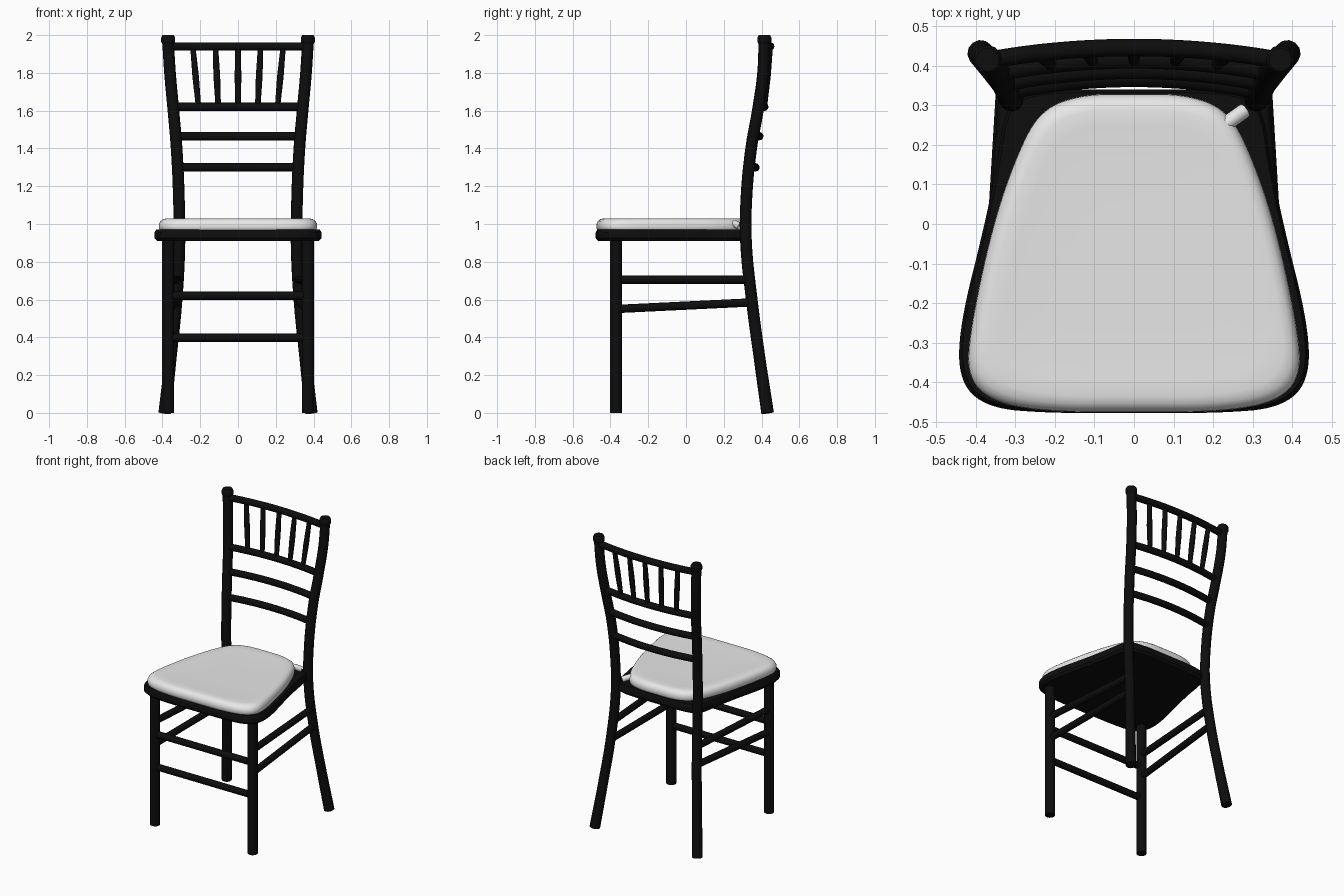
import bpy
import bmesh
from math import radians
from mathutils import Vector

cube = bpy.data.objects.get("Cube")
if cube:
    bpy.data.objects.remove(cube, do_unlink=True)


def material(name, value):
    mat = bpy.data.materials.new(name)
    mat.use_nodes = True
    color = (value, value, value, 1)
    mat.diffuse_color = color
    mat.node_tree.nodes["Principled BSDF"].inputs["Base Color"].default_value = color
    return mat


BLACK = material("black lacquer", 0.004)
WHITE = material("white fabric", 0.8)


def finish(name, bm, mat, angle):
    bmesh.ops.remove_doubles(bm, verts=bm.verts, dist=0.0001)
    bmesh.ops.recalc_face_normals(bm, faces=bm.faces)
    mesh = bpy.data.meshes.new(name)
    bm.to_mesh(mesh)
    bm.free()
    mesh.materials.append(mat)
    mesh.shade_smooth()
    mesh.set_sharp_from_angle(angle=radians(angle))
    obj = bpy.data.objects.new(name, mesh)
    bpy.context.collection.objects.link(obj)
    return obj


def tube(name, points, radius, mat=BLACK, radii=None):
    """Round bar swept along a smooth path."""
    curve = bpy.data.curves.new(name + " path", "CURVE")
    curve.dimensions = "3D"
    curve.bevel_depth = radius
    curve.bevel_resolution = 4
    curve.resolution_u = 6
    curve.use_fill_caps = True
    spline = curve.splines.new("BEZIER")
    spline.bezier_points.add(len(points) - 1)
    for i, (bp, co) in enumerate(zip(spline.bezier_points, points)):
        bp.co = co
        bp.handle_left_type = bp.handle_right_type = "AUTO"
        bp.radius = radii[i] if radii else 1
    temp = bpy.data.objects.new(name + " path", curve)
    bpy.context.collection.objects.link(temp)
    deps = bpy.context.evaluated_depsgraph_get()
    mesh = bpy.data.meshes.new_from_object(temp.evaluated_get(deps))
    bm = bmesh.new()
    bm.from_mesh(mesh)
    bpy.data.objects.remove(temp)
    bpy.data.curves.remove(curve)
    bpy.data.meshes.remove(mesh)
    return finish(name, bm, mat, 50)


def rounded_outline(half, rounds=3):
    """Mirror a half outline and soften it by corner cutting."""
    pts = [Vector(p) for p in half]
    pts += [Vector((-p.x, p.y)) for p in reversed(pts) if p.x > 0]
    for _ in range(rounds):
        cut = []
        for a, b in zip(pts, pts[1:] + pts[:1]):
            cut += [a.lerp(b, 0.25), a.lerp(b, 0.75)]
        pts = cut
    return pts


def loft(name, outline, profile, mat, angle):
    """Stack scaled copies of an outline; profile holds (scale, height)."""
    center = Vector((0, -0.07))
    bm = bmesh.new()
    rings = []
    for scale, z in profile:
        ring = [center + (p - center) * scale for p in outline]
        rings.append([bm.verts.new((p.x, p.y, z)) for p in ring])
    n = len(outline)
    for low, high in zip(rings, rings[1:]):
        for i in range(n):
            j = (i + 1) % n
            bm.faces.new((low[i], low[j], high[j], high[i]))
    bm.faces.new(rings[0][::-1])
    bm.faces.new(rings[-1])
    return finish(name, bm, mat, angle)


# Seat frame and cushion
seat_half = [(0, -.478), (.22, -.478), (.37, -.465), (.442, -.4), (.442, -.26),
             (.377, 0), (.345, .16), (.325, .3), (.25, .34), (0, .34)]
loft("seat_frame", rounded_outline(seat_half),
     [(.97, .91), (1, .925), (1, .955), (.98, .97)], BLACK, 35)

cushion_half = [(0, -.475), (.22, -.475), (.36, -.45), (.42, -.39), (.417, -.28),
                (.36, -.01), (.295, .18), (.235, .29), (.13, .328), (0, .328)]
loft("seat_cushion", rounded_outline(cushion_half),
     [(.96, .96), (.99, .968), (1, .982), (.998, 1.0), (.98, 1.015),
      (.95, 1.025), (.9, 1.03), (.8, 1.028), (.5, 1.026)], WHITE, 60)
tube("cushion_tie", [(.2, .23, 1.005), (.245, .262, 1.0), (.28, .287, .985)], .019, WHITE)

# Back posts run from the splayed rear feet to the top knobs
POST = [Vector(p) for p in [(.388, .432, 0), (.355, .388, .3), (.325, .348, .6),
                            (.31, .318, .9), (.312, .318, 1.1), (.325, .345, 1.4),
                            (.342, .38, 1.6), (.36, .408, 1.8), (.37, .415, 1.96)]]


def post_at(z):
    for a, b in zip(POST, POST[1:]):
        if a.z <= z <= b.z:
            return a.lerp(b, (z - a.z) / (b.z - a.z))


def side_point(p, side):
    return Vector((p.x * side, p.y, p.z))


for side, label in ((1, "left"), (-1, "right")):
    tube("back_post_" + label, [side_point(p, side) for p in POST], .031,
         radii=[1.08] + [1] * (len(POST) - 1))
    top = side_point(POST[-1], side)
    tube("post_knob_" + label, [top + Vector((0, 0, h)) for h in (-.01, .005, .025, .04)],
         .037, radii=[.8, 1, 1, .8])
    tube("front_leg_" + label, [(.37 * side, -.37, 0), (.37 * side, -.37, .93)], .032)
    # Side stretchers
    for part, front_z, back_z in (("upper", .705, .705), ("lower", .55, .585)):
        tube(f"{part}_side_stretcher_{label}",
             [(.37 * side, -.37, front_z), side_point(post_at(back_z), side)], .022)

# Front stretchers
for part, z in (("upper", .62), ("lower", .397)):
    tube(part + "_front_stretcher", [(-.37, -.37, z), (.37, -.37, z)], .022)


# Bowed back rails
BOW = .032


def rail_point(t, z):
    end = post_at(z)
    return Vector((end.x * t, end.y + BOW * (1 - t * t), z))


for part, z in (("top", 1.94), ("upper", 1.62), ("middle", 1.465), ("lower", 1.3)):
    tube(part + "_back_rail", [rail_point(t / 4, z) for t in range(-4, 5)], .022)

# Fanned spindles between the two highest rails
for i in range(-2, 3):
    low = rail_point(i * .105 / .345, 1.62)
    high = rail_point(i * .12 / .37, 1.94)
    tube(f"spindle_{i + 3}", [low, low.lerp(high, .5), high], .017, radii=[.85, 1.05, .85])
